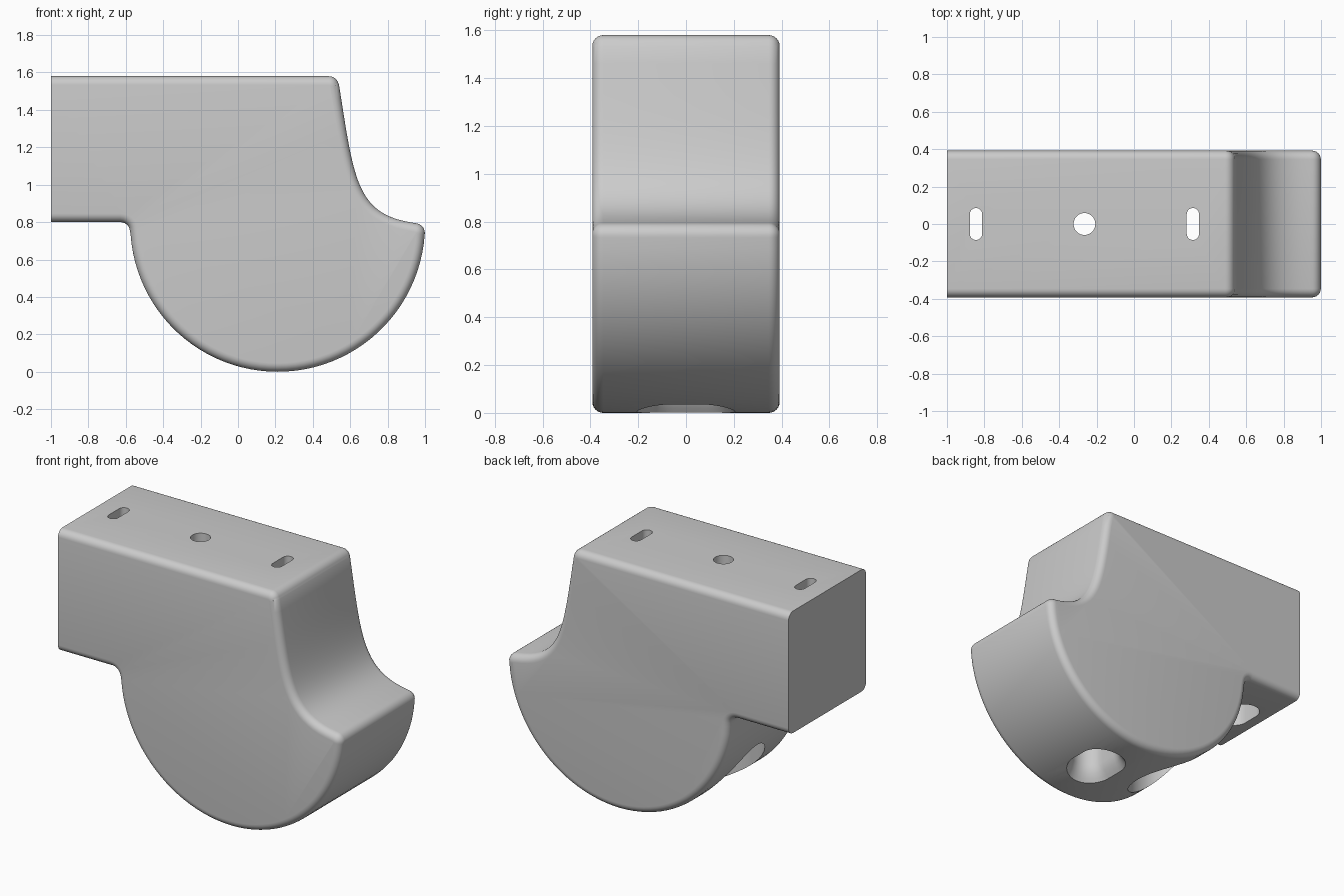
import bpy, bmesh, math
from mathutils import Vector

if "Cube" in bpy.data.objects:
    bpy.data.objects.remove(bpy.data.objects["Cube"])

grey = bpy.data.materials.new("light grey")
grey.diffuse_color = (0.6, 0.6, 0.6, 1)
grey.use_nodes = True
grey.node_tree.nodes["Principled BSDF"].inputs["Base Color"].default_value = grey.diffuse_color


def arc(cx, cz, r, a0, a1, n):
    """Points on an arc in the xz plane, angles in degrees."""
    out = []
    for i in range(n + 1):
        a = math.radians(a0 + (a1 - a0) * i / n)
        out.append(Vector((cx + r * math.cos(a), cz + r * math.sin(a))))
    return out


def bezier(a, b, c, d, n):
    a, b, c, d = map(Vector, (a, b, c, d))
    out = []
    for i in range(n + 1):
        t = i / n
        s = 1 - t
        out.append(a * s**3 + b * 3 * s * s * t + c * 3 * s * t * t + d * t**3)
    return out


def loft(name, rings):
    """Closed solid through equal-length rings of 3D points."""
    bm = bmesh.new()
    loops = [[bm.verts.new(p) for p in ring] for ring in rings]
    n = len(loops[0])
    for lo, hi in zip(loops, loops[1:]):
        for i in range(n):
            j = (i + 1) % n
            bm.faces.new((lo[i], lo[j], hi[j], hi[i]))
    bm.faces.new(loops[0][::-1])
    bm.faces.new(loops[-1])
    bmesh.ops.recalc_face_normals(bm, faces=bm.faces)
    mesh = bpy.data.meshes.new(name)
    bm.to_mesh(mesh)
    bm.free()
    mesh.materials.append(grey)
    ob = bpy.data.objects.new(name, mesh)
    bpy.context.collection.objects.link(ob)
    return ob


# Side profile: underside, inner fillet, round belly, lip, swept neck, top
profile = [Vector((-1, 0.8))]
profile += arc(-0.628, 0.75, 0.05, 90, 8, 6)
profile += arc(0.212, 0.788, 0.788, 184, 356, 48)
profile += arc(0.947, 0.742, 0.052, 2, 80, 6)
profile += bezier((0.94, 0.796), (0.63, 0.84), (0.62, 1.03), (0.54, 1.535), 20)
profile += arc(0.487, 1.528, 0.052, 12, 90, 6)
profile += [Vector((-1, 1.58))]

# Inward normals; the end points keep to the flat back plane
normals = []
for i in range(len(profile)):
    t = profile[min(i + 1, len(profile) - 1)] - profile[max(i - 1, 0)]
    normals.append(Vector((-t.y, t.x)).normalized())
normals[0], normals[-1] = Vector((0, 1)), Vector((0, -1))

# Body: profile swept across y with rounded front and back rims
HALF, RIM, STEPS = 0.392, 0.046, 6
stations = []
for i in range(STEPS + 1):
    a = math.pi / 2 * i / STEPS
    stations.append((-HALF + RIM * (1 - math.sin(a)), RIM * (1 - math.cos(a))))
stations = stations[::-1]
stations = [(y, d) for y, d in stations]
left = [(-HALF + RIM * (1 - math.cos(math.pi / 2 * i / STEPS)),
         RIM * (1 - math.sin(math.pi / 2 * i / STEPS))) for i in range(STEPS + 1)]
stations = left + [(-y, d) for y, d in reversed(left)]
body = loft("mount_body", [
    [(p.x + n.x * d, y, p.y + n.y * d) for p, n in zip(profile, normals)]
    for y, d in stations])


def stadium(x, r, half, z, n=16):
    """Ring of a slot outline stretched along y."""
    out = []
    for side in (1, -1):
        for i in range(n + 1):
            a = math.pi * i / n + (0 if side > 0 else math.pi)
            out.append((x + r * math.cos(a), side * half + r * math.sin(a), z))
    return out


# Screw holes with wide pockets from below: (x, slot half, hole r, [(z, pocket r)])
SHELF = 1.38
holes = [
    (-0.845, 0.0525, 0.033, [(0.6, 0.088)]),
    (-0.265, 0.0005, 0.058, [(-0.1, 0.24)]),
    (0.315, 0.0525, 0.033, [(-0.1, 0.157), (0.0, 0.157), (0.02, 0.142),
                            (0.05, 0.122), (0.1, 0.105)]),
]
for x, half, r, mouth in holes:
    steps = mouth + [(SHELF, mouth[-1][1]), (SHELF, r), (1.7, r)]
    cutter = loft("hole_cutter", [stadium(x, pr, half, z) for z, pr in steps])
    mod = body.modifiers.new("hole", 'BOOLEAN')
    mod.operation = 'DIFFERENCE'
    mod.solver = 'EXACT'
    mod.object = cutter
    bpy.context.view_layer.objects.active = body
    bpy.ops.object.modifier_apply(modifier=mod.name)
    bpy.data.objects.remove(cutter)

# Smooth the curved walls, keep hard edges crisp
bpy.ops.object.select_all(action='DESELECT')
body.select_set(True)
bpy.context.view_layer.objects.active = body
bpy.ops.object.shade_smooth_by_angle(angle=math.radians(32))
